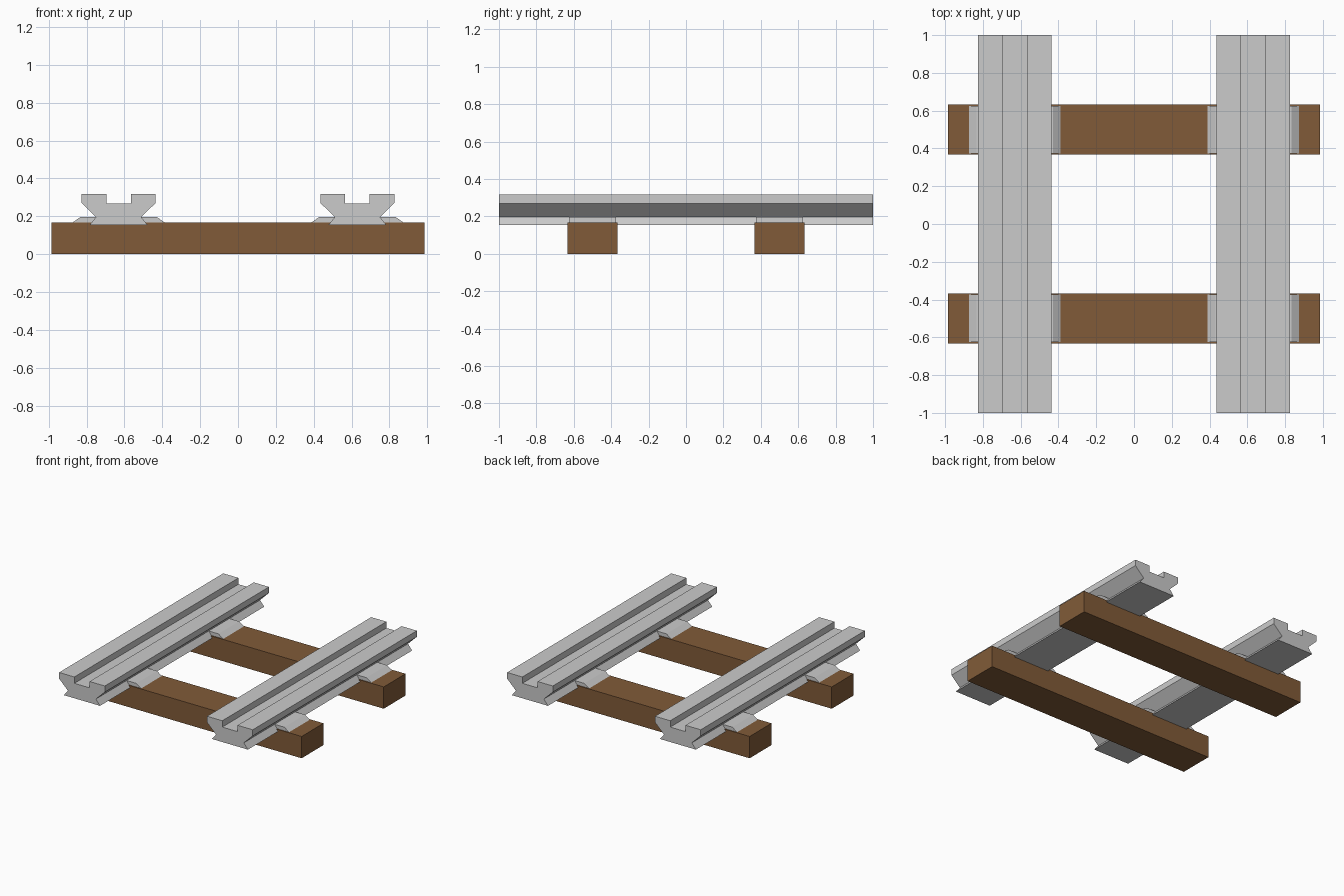
import bpy, bmesh

if "Cube" in bpy.data.objects:
    bpy.data.objects.remove(bpy.data.objects["Cube"])

RAIL_X = 0.631
SLEEPER_Y = 0.5


def extrude_profile(name, points, y0, y1):
    """Prism from an x/z profile, running from y0 to y1."""
    bm = bmesh.new()
    face = bm.faces.new([bm.verts.new((x, y0, z)) for x, z in points])
    moved = bmesh.ops.extrude_face_region(bm, geom=[face])["geom"]
    verts = [v for v in moved if isinstance(v, bmesh.types.BMVert)]
    bmesh.ops.translate(bm, verts=verts, vec=(0, y1 - y0, 0))
    bmesh.ops.recalc_face_normals(bm, faces=bm.faces)
    mesh = bpy.data.meshes.new(name)
    bm.to_mesh(mesh)
    bm.free()
    obj = bpy.data.objects.new(name, mesh)
    bpy.context.collection.objects.link(obj)
    return obj


wood = bpy.data.materials.new("wood")
wood.diffuse_color = (0.22, 0.105, 0.04, 1)
wood.use_nodes = True
wood.node_tree.nodes["Principled BSDF"].inputs["Base Color"].default_value = wood.diffuse_color

# Half profiles, measured from the rail centre line
rail_half = [(0.065, 0.268), (0.065, 0.317), (0.195, 0.317), (0.195, 0.270),
             (0.119, 0.196), (0.154, 0.153)]
clip_half = [(0.141, 0.168), (0.119, 0.196), (0.202, 0.196), (0.243, 0.168)]

# Grooved rails
rail = rail_half + [(-x, z) for x, z in reversed(rail_half)]
for side, sx in (("left", -1), ("right", 1)):
    points = [(sx * RAIL_X + x, z) for x, z in rail]
    extrude_profile(f"rail_{side}", points, -1, 1)

for end, sy in (("front", -1), ("back", 1)):
    y = sy * SLEEPER_Y

    # Wooden sleeper
    box = [(-0.986, 0), (0.986, 0), (0.986, 0.168), (-0.986, 0.168)]
    sleeper = extrude_profile(f"sleeper_{end}", box, y - 0.133, y + 0.133)
    sleeper.data.materials.append(wood)

    # Clips gripping both sides of each rail foot
    for side, sx in (("left", -1), ("right", 1)):
        for edge, d in (("a", -1), ("b", 1)):
            points = [(sx * RAIL_X + d * x, z) for x, z in clip_half]
            extrude_profile(f"clip_{end}_{side}_{edge}", points, y - 0.126, y + 0.126)
